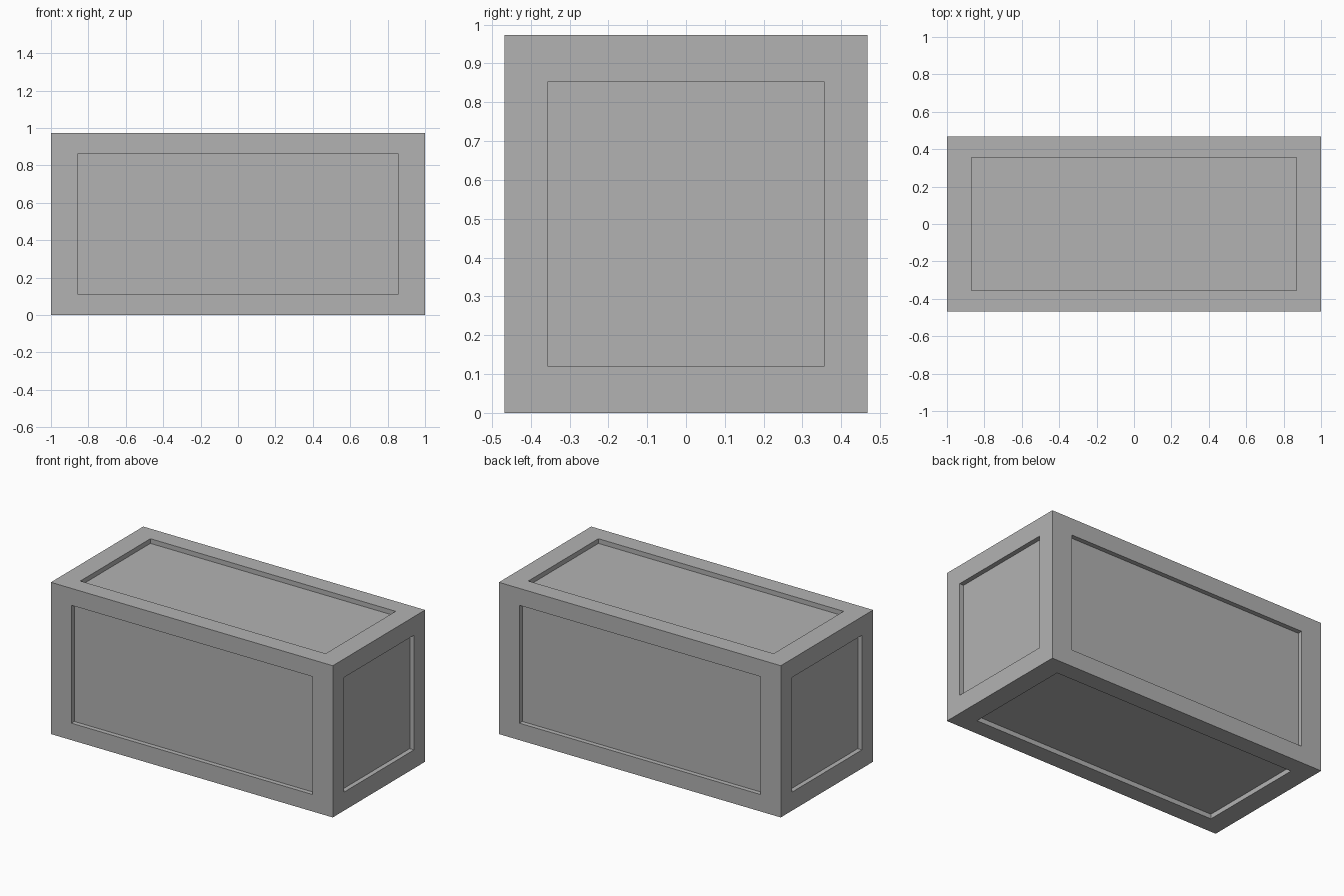
import bpy, bmesh
from mathutils import Vector

cube = bpy.data.objects.get("Cube")
if cube:
    bpy.data.objects.remove(cube, do_unlink=True)

HALF = Vector((1.0, 0.468, 0.4865))
DEPTH = 0.03
# Half sizes of the recessed panels, keyed by the axis each panel faces
PANEL = {0: (HALF.x, 0.355, 0.3675),
         1: (0.855, HALF.y, 0.378),
         2: (0.87, 0.355, HALF.z)}

grey = bpy.data.materials.new("grey")
grey.use_nodes = True
colour = (0.448, 0.448, 0.448, 1)
grey.diffuse_color = colour
grey.node_tree.nodes["Principled BSDF"].inputs["Base Color"].default_value = colour

# Solid block
bm = bmesh.new()
bmesh.ops.create_cube(bm, size=2)
bmesh.ops.scale(bm, vec=HALF, verts=bm.verts)

# Frame and sunken panel on each of the six sides
for face in list(bm.faces):
    normal = face.normal.copy()
    axis = max(range(3), key=lambda i: abs(normal[i]))
    bmesh.ops.inset_individual(bm, faces=[face], thickness=0.05)
    for v in face.verts:
        v.co = Vector([size if c > 0 else -size for c, size in zip(v.co, PANEL[axis])])
    floor = bmesh.ops.extrude_discrete_faces(bm, faces=[face])["faces"][0]
    bmesh.ops.translate(bm, vec=-normal * DEPTH, verts=floor.verts)

bmesh.ops.recalc_face_normals(bm, faces=bm.faces)
bmesh.ops.translate(bm, vec=(0, 0, HALF.z), verts=bm.verts)

mesh = bpy.data.meshes.new("panelled_block")
bm.to_mesh(mesh)
bm.free()
mesh.materials.append(grey)
block = bpy.data.objects.new("panelled_block", mesh)
bpy.context.collection.objects.link(block)
